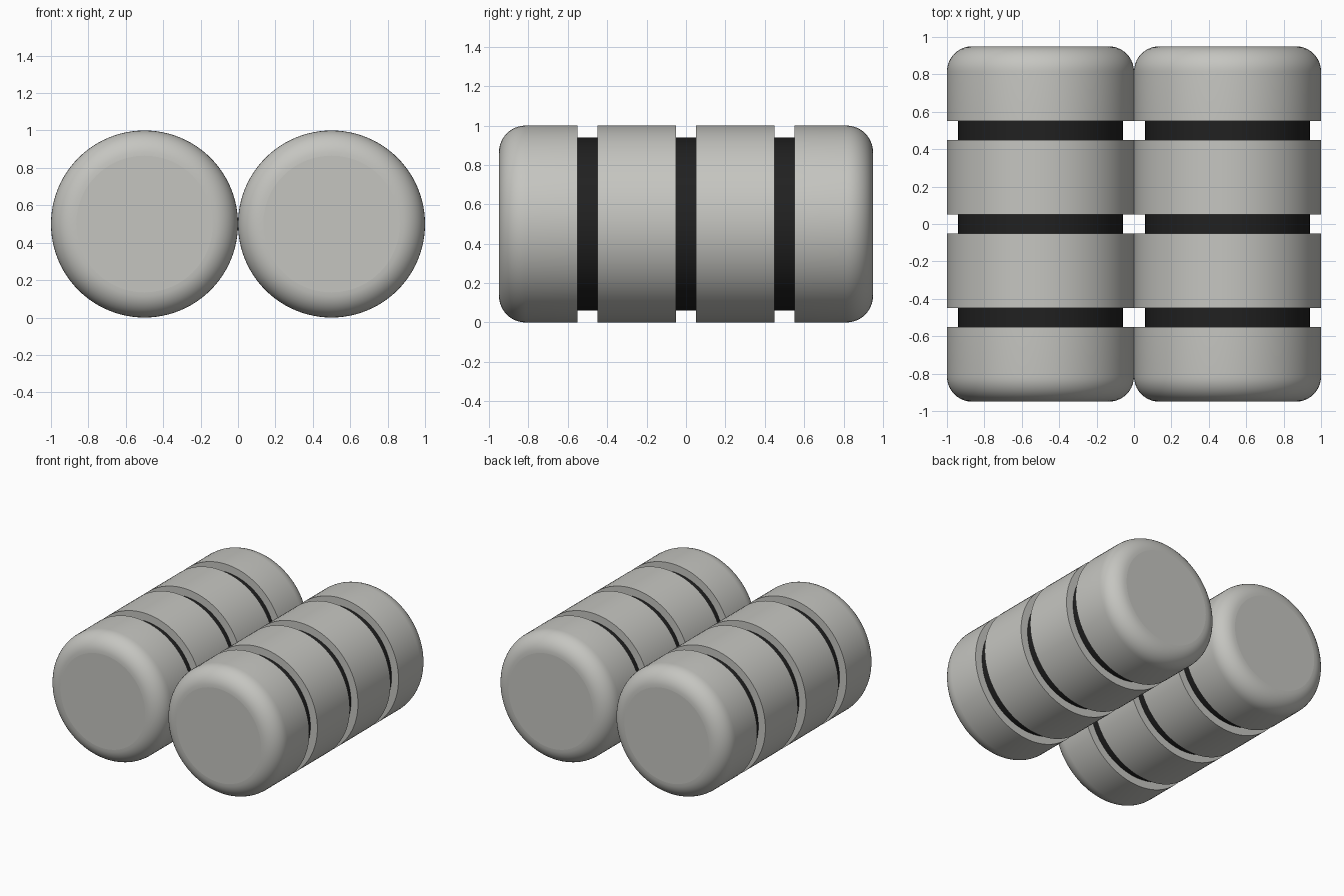
import bpy, bmesh, math

if "Cube" in bpy.data.objects:
    bpy.data.objects.remove(bpy.data.objects["Cube"])

R, FLOOR, HALF = 0.5, 0.44, 0.95      # roller radius, groove floor radius, half length
BEVEL, GROOVE = 0.135, 0.05           # rounded end radius, half groove width
SIDES, STEPS = 96, 10
GROOVES = (-0.5, 0.0, 0.5)


def material(name, rgb):
    m = bpy.data.materials.new(name)
    m.diffuse_color = (*rgb, 1)
    m.use_nodes = True
    m.node_tree.nodes["Principled BSDF"].inputs["Base Color"].default_value = m.diffuse_color
    return m


grey = material("warm light grey", (0.56, 0.56, 0.53))
black = material("black", (0.015, 0.015, 0.015))


def lathe(name, profile, cx, mat_for=None):
    """Spin a closed-ended (radius, y) profile around an axis along y."""
    bm = bmesh.new()
    rings = []
    for r, y in profile:
        ring = []
        for i in range(SIDES):
            a = 2 * math.pi * i / SIDES
            ring.append(bm.verts.new((r * math.cos(a), y, r * math.sin(a))))
        rings.append(ring)
    for a, b in zip(rings, rings[1:]):
        for i in range(SIDES):
            j = (i + 1) % SIDES
            bm.faces.new((a[i], b[i], b[j], a[j]))
    bm.faces.new(rings[0])
    bm.faces.new(rings[-1])
    bmesh.ops.recalc_face_normals(bm, faces=bm.faces)
    for f in bm.faces:
        # flat end caps and groove walls, smooth everywhere else
        f.smooth = abs(f.normal.y) < 0.999
        # groove floors are black
        c = f.calc_center_median()
        floor = f.smooth and math.hypot(c.x, c.z) < FLOOR + 0.01 and abs(c.y) < 0.6
        f.material_index = 1 if floor else 0
    # crisp groove lips
    for e in bm.edges:
        if e.calc_face_angle(0) > math.radians(30):
            e.smooth = False
    me = bpy.data.meshes.new(name)
    bm.to_mesh(me)
    bm.free()
    me.materials.append(grey)
    me.materials.append(black)
    ob = bpy.data.objects.new(name, me)
    ob.location = (cx, 0, R)
    bpy.context.collection.objects.link(ob)
    return ob


# profile: rounded front end, three square grooves, rounded back end
front = []
for k in range(STEPS + 1):
    t = math.pi / 2 * k / STEPS
    front.append((R - BEVEL + BEVEL * math.sin(t), -HALF + BEVEL - BEVEL * math.cos(t)))
profile = list(front)
for g in GROOVES:
    profile += [(R, g - GROOVE), (FLOOR, g - GROOVE), (FLOOR, g + GROOVE), (R, g + GROOVE)]
profile += [(r, -y) for r, y in reversed(front)]

# two rollers side by side
for side, cx in (("left", -0.5), ("right", 0.5)):
    lathe(f"{side}_grooved_roller", profile, cx)
